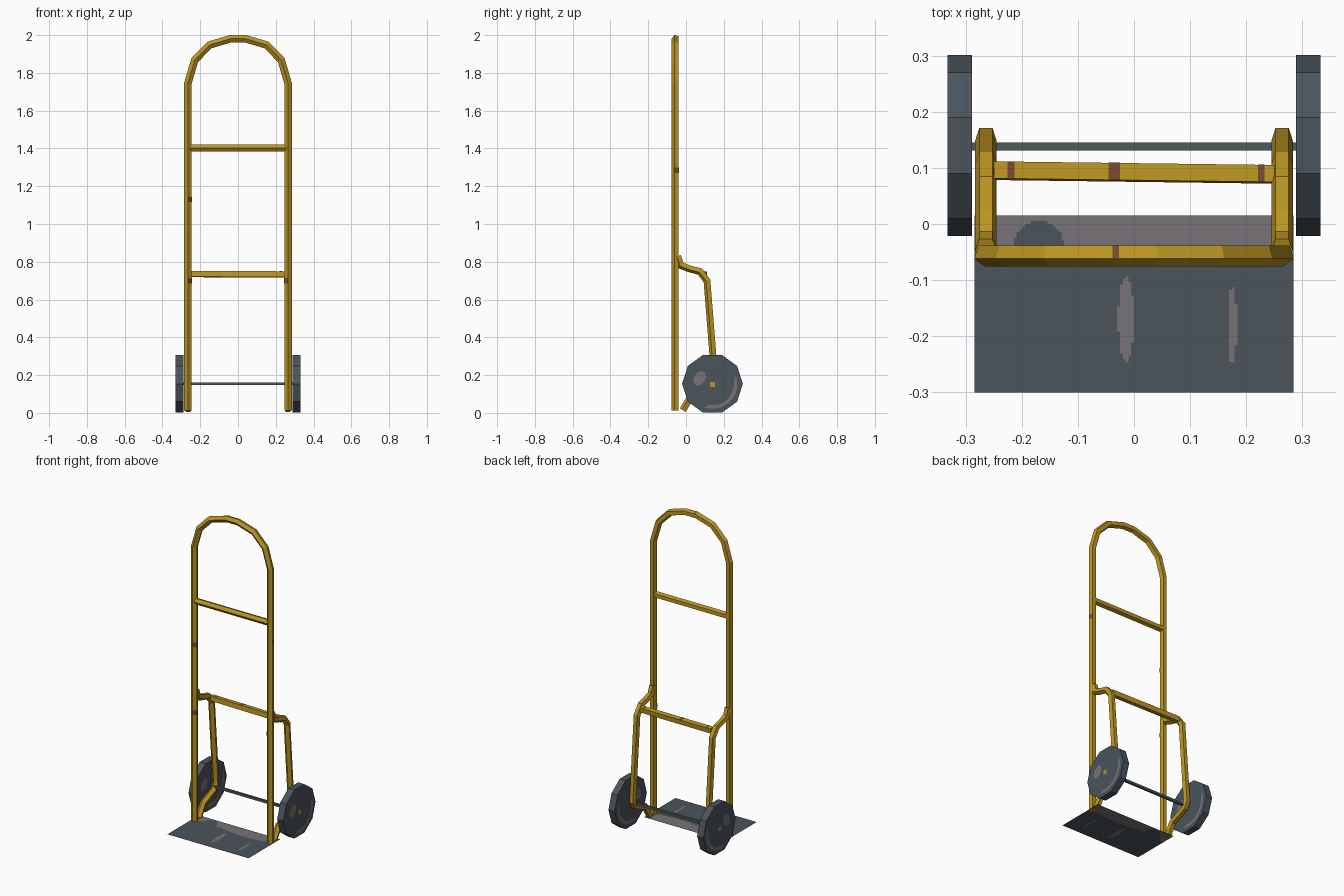
import bpy, bmesh, math
from mathutils import Vector, Matrix

if "Cube" in bpy.data.objects:
    bpy.data.objects.remove(bpy.data.objects["Cube"])


def material(name, rgb):
    m = bpy.data.materials.new(name)
    m.diffuse_color = (*rgb, 1)
    m.use_nodes = True
    m.node_tree.nodes["Principled BSDF"].inputs["Base Color"].default_value = m.diffuse_color
    return m


YELLOW = material("worn yellow paint", (0.50, 0.30, 0.016))
DARK = material("dark slate metal", (0.070, 0.090, 0.108))
LIGHT = material("scuffed grey", (0.185, 0.170, 0.185))
RUST = material("rust brown", (0.18, 0.07, 0.025))
STEEL = material("axle steel", (0.075, 0.100, 0.100))


def finish(name, bm, mats, recalc=True, keep=None):
    if recalc:
        bmesh.ops.recalc_face_normals(bm, faces=bm.faces[:])
    if keep:
        bm.normal_update()
        drop = [f for f in bm.faces if not keep(f.normal)]
        bmesh.ops.delete(bm, geom=drop, context="FACES")
    me = bpy.data.meshes.new(name)
    bm.to_mesh(me)
    bm.free()
    for m in mats:
        me.materials.append(m)
    ob = bpy.data.objects.new(name, me)
    bpy.context.collection.objects.link(ob)
    return ob


def tube(name, pts, r, normal, mat=YELLOW, sides=5, turn=0.0, keep=None):
    """Mitred tube along a planar path; normal is the plane's normal."""
    bm = bmesh.new()
    pts, n = [Vector(p) for p in pts], Vector(normal)
    rings = []
    for i, p in enumerate(pts):
        a = (p - pts[i - 1]).normalized() if i else None
        b = (pts[i + 1] - p).normalized() if i < len(pts) - 1 else None
        t = ((a or b) + (b or a)).normalized()
        side = t.cross(n).normalized()
        stretch = 1 / max(0.6, t.dot(a or b))
        ring = []
        for k in range(sides):
            ang = turn + 2 * math.pi * k / sides
            ring.append(bm.verts.new(p + side * (r * stretch * math.cos(ang))
                                     + n * (r * math.sin(ang))))
        rings.append(ring)
    for r0, r1 in zip(rings, rings[1:]):
        for k in range(sides):
            j = (k + 1) % sides
            bm.faces.new((r0[k], r0[j], r1[j], r1[k]))
    bm.faces.new(rings[0])
    bm.faces.new(rings[-1])
    return finish(name, bm, [mat], keep=keep)


# Main hoop frame: five-sided tube with its ridge to the front
FY, Y, RIDGE = -0.0553, (0, 1, 0), -math.pi / 2
half = [(0.265, 0.012), (0.265, 1.745), (0.229, 1.868), (0.150, 1.948), (0.039, 1.981)]
path = [(-x, FY, z) for x, z in half] + [(x, FY, z) for x, z in reversed(half)]
tube("hoop_frame", path, 0.0208, Y, turn=RIDGE)

# Cross bars
tube("upper_cross_bar", [(-0.255, FY, 1.403), (0.255, FY, 1.403)], 0.020, Y, turn=RIDGE)
BAR = [(-0.25, 0.0950, 0.735), (0.25, 0.0885, 0.733)]
tube("lower_cross_bar", BAR, 0.0215, Y, sides=4, turn=math.pi / 4 + 0.1)

# Bent rear braces, flat side outward
brace = [(-0.042, 0.83), (-0.026, 0.782), (0.020, 0.764), (0.075, 0.750), (0.113, 0.700),
         (0.155, 0.170), (0.137, 0.135), (0.030, 0.090), (-0.015, 0.014)]
for side, s in (("left", -1), ("right", 1)):
    tube(side + "_rear_brace", [(s * 0.264, y, z) for y, z in brace], 0.020, (1, 0, 0))

# Axle
WY, WZ, WR = 0.14, 0.154, 0.161
tube("axle", [(-0.295, WY - 0.002, WZ), (0.295, WY - 0.002, WZ)], 0.0105, Y, STEEL, 4, math.pi / 4)


def plate(name, pts, x, s, mat):
    """Thin painted patch on a wheel face, points in (y, z), facing s."""
    bm = bmesh.new()
    f = bm.faces.new([bm.verts.new((x, y, z)) for y, z in pts])
    f.normal_update()
    if f.normal.x * s < 0:
        f.normal_flip()
    return finish(name, bm, [mat], False)


def ellipse(cy, cz, a, b, tilt, n=10):
    out = []
    for k in range(n):
        t = 2 * math.pi * k / n
        u, v = a * math.cos(t), b * math.sin(t)
        out.append((cy + u * math.cos(tilt) - v * math.sin(tilt),
                    cz + u * math.sin(tilt) + v * math.cos(tilt)))
    return out


# Ten-sided wheels with hub dots and scuffs on both faces
arc = [math.radians(a) for a in range(-110, 21, 13)]
crescent = [(WY + 0.132 * math.cos(a), WZ + 0.132 * math.sin(a)) for a in arc]
crescent += [(WY + 0.114 * math.cos(a), WZ + 0.114 * math.sin(a)) for a in reversed(arc[1:-1])]
for side, s in (("left", -1), ("right", 1)):
    wheel = [(s * 0.289, WY, WZ), (s * 0.332, WY, WZ)]
    tube(side + "_wheel", wheel, WR, Y, DARK, sides=10, turn=math.pi / 2)
    hub = ellipse(WY, WZ - 0.003, 0.018, 0.018, math.pi / 4, 4)
    plate(side + "_hub_dot", hub, s * 0.3345, s, YELLOW)
    for face, x, d in (("outer", 0.3335, s), ("inner", 0.2875, -s)):
        scuff = ellipse(0.072, 0.182, 0.030, 0.042, -0.6)
        plate(f"{side}_wheel_{face}_scuff", scuff, s * x, d, LIGHT)
        plate(f"{side}_wheel_{face}_wear_arc", crescent, s * x, d, LIGHT)

# Toe plate: thin sheet, scuffed along the rear and in two streaks
bm = bmesh.new()
bmesh.ops.create_grid(bm, x_segments=114, y_segments=64, size=1,
                      matrix=Matrix.Translation((0, -0.1425, 0.012)) @ Matrix.Diagonal((0.284, 0.1575, 1, 1)))


def inside(x, y, cx, cy, a, b):
    return ((x - cx) / a) ** 2 + ((y - cy) / b) ** 2 < 1


for f in bm.faces:
    x, y, _ = f.calc_center_median()
    rear = y > -0.06 - 0.015 * math.sin(11 * x + 0.6) and not inside(x, y, -0.17, -0.038, 0.044, 0.043)
    streak = inside(x, y, -0.014, -0.17, 0.014, 0.075) or inside(x, y, 0.175, -0.18, 0.008, 0.07)
    f.material_index = 1 if rear or streak else 0
finish("toe_plate", bm, [DARK, LIGHT], False)

# Small rust patches: single faces just proud of the tubes
tube("rust_patch_hoop_top", [(-0.038, FY, 1.981), (-0.027, FY, 1.981)], 0.0216, Y, RUST,
     turn=RIDGE, keep=lambda n: n.z > 0.8)
for i, (x, w) in enumerate(((-0.035, 0.010), (-0.219, 0.006), (0.227, 0.006))):
    ends = [(x + d, 0.0917 - 0.013 * x, 0.734 - 0.004 * x) for d in (-w, w)]
    tube(f"rust_patch_lower_bar_{i}", ends, 0.0222, Y, RUST,
         4, math.pi / 4 + 0.1, keep=lambda n: n.z > 0.7)
# Rust on the posts: side, height, wanted face direction
spots = ((-1, 1.13, (1, -0.7, 0)), (1, 0.70, (-1, -0.7, 0)),
         (1, 1.285, (1, 0.3, 0)), (-1, 0.70, (1, -0.7, 0)))
for i, (s, z, d) in enumerate(spots):
    aim = Vector(d).normalized()
    tube(f"post_rust_patch_{i}", [(s * 0.265, FY, z - 0.014), (s * 0.265, FY, z + 0.014)], 0.0216, Y,
         RUST, turn=RIDGE, keep=lambda n: n.dot(aim) > 0.9)
